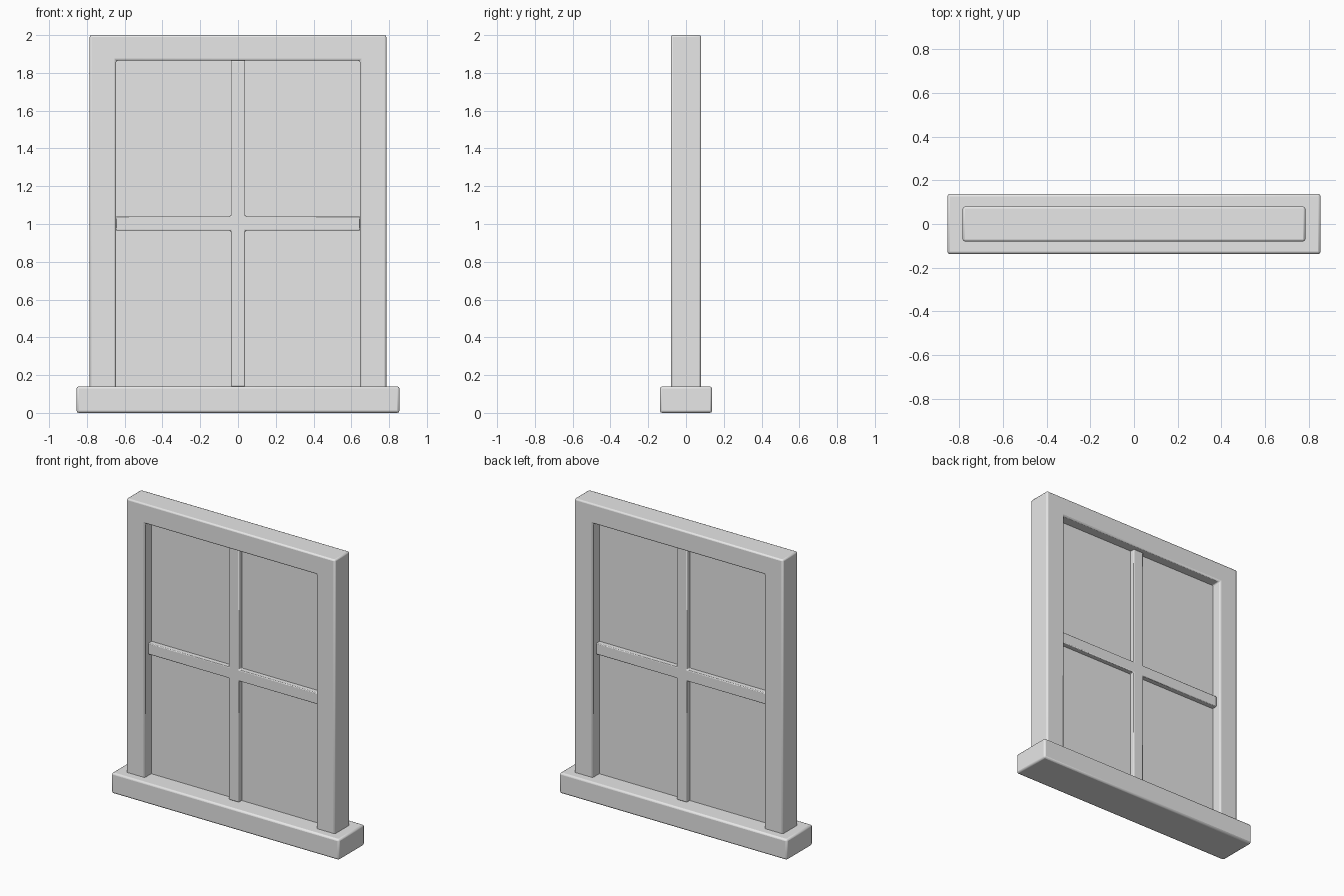
import bpy

if "Cube" in bpy.data.objects:
    bpy.data.objects.remove(bpy.data.objects["Cube"])

grey = bpy.data.materials.new("light_grey")
grey.diffuse_color = (0.8, 0.8, 0.8, 1)
grey.use_nodes = True
grey.node_tree.nodes["Principled BSDF"].inputs["Base Color"].default_value = grey.diffuse_color


def slab(name, outline, depth, bevel):
    """Extrude an x-z outline symmetrically about y = 0 and round its edges."""
    n = len(outline)
    verts = [(x, -depth, z) for x, z in outline] + [(x, depth, z) for x, z in outline]
    faces = [tuple(range(n)), tuple(range(2 * n - 1, n - 1, -1))]
    faces += [(i, i + n, (i + 1) % n + n, (i + 1) % n) for i in range(n)]
    mesh = bpy.data.meshes.new(name)
    mesh.from_pydata(verts, [], faces)
    mesh.materials.append(grey)
    obj = bpy.data.objects.new(name, mesh)
    bpy.context.collection.objects.link(obj)
    if bevel:
        mod = obj.modifiers.new("rounded_edges", 'BEVEL')
        mod.width = bevel
        mod.segments = 2
        mod.limit_method = 'ANGLE'
    bpy.ops.object.select_all(action='DESELECT')
    obj.select_set(True)
    bpy.context.view_layer.objects.active = obj
    bpy.ops.object.shade_smooth_by_angle(angle=0.6)
    return obj


def rect(x, z0, z1):
    return [(-x, z0), (x, z0), (x, z1), (-x, z1)]


# Projecting sill
slab("window_sill", rect(0.855, 0, 0.14), 0.138, 0.012)

# Two jambs and the head as one arch, with feet sunk into the sill
X, x, top, head, foot = 0.785, 0.645, 2.0, 1.866, 0.07
slab("window_frame",
     [(-X, foot), (-x, foot), (-x, head), (x, head),
      (x, foot), (X, foot), (X, top), (-X, top)], 0.08, 0.01)

# Cross-shaped glazing bars
h, mid, low = 0.038, 1.003, 0.14
slab("glazing_bars",
     [(-h, low), (h, low), (h, mid - h), (x, mid - h), (x, mid + h), (h, mid + h),
      (h, head), (-h, head), (-h, mid + h), (-x, mid + h), (-x, mid - h), (-h, mid - h)],
     0.045, 0.005)

# Thin pane behind the bars
slab("window_pane", rect(0.66, 0.12, 1.88), 0.01, 0)
